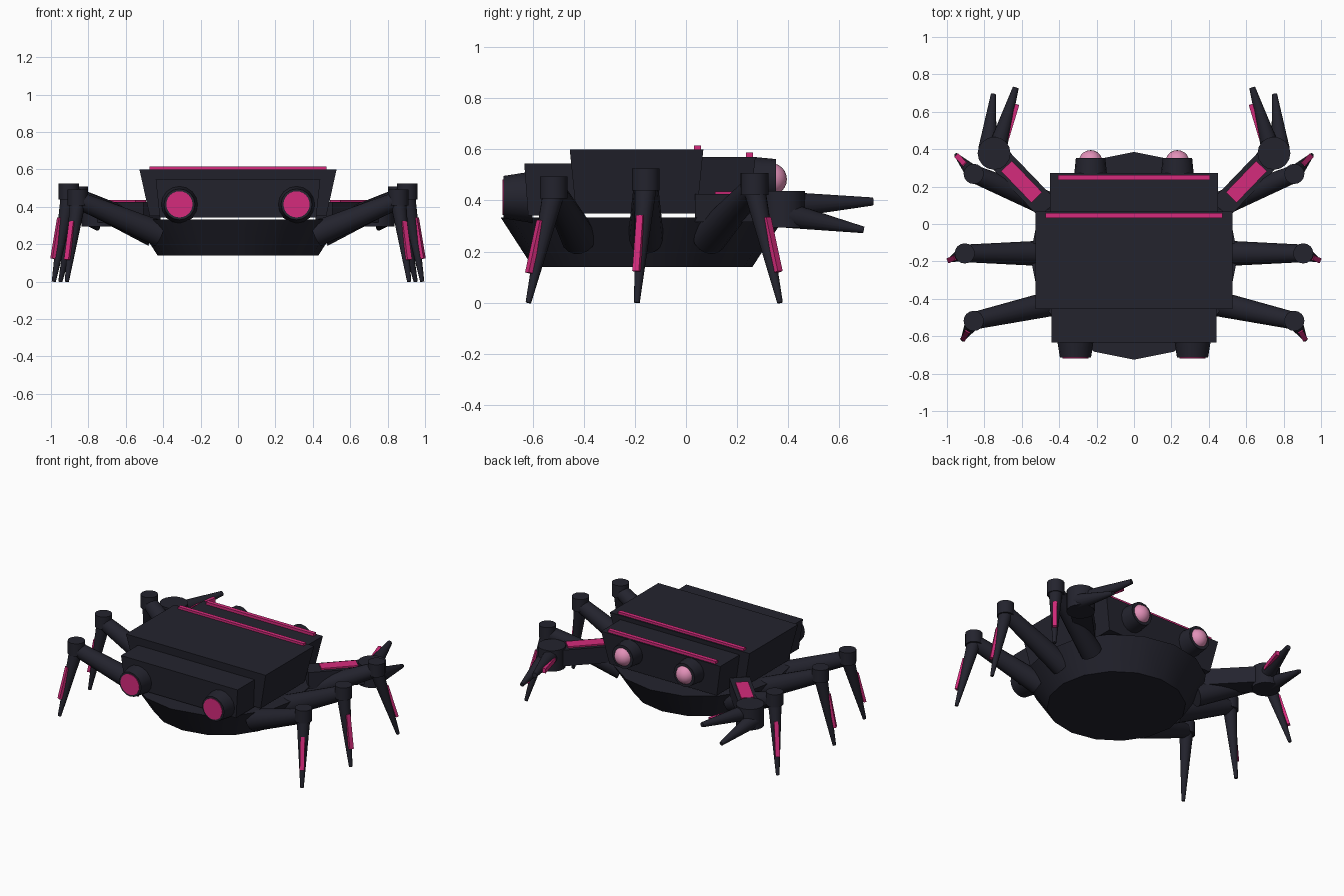
import bpy, bmesh, math
from mathutils import Vector, Matrix

if "Cube" in bpy.data.objects:
    bpy.data.objects.remove(bpy.data.objects["Cube"])


def material(name, rgb):
    m = bpy.data.materials.new(name)
    m.diffuse_color = (*rgb, 1)
    m.use_nodes = True
    m.node_tree.nodes["Principled BSDF"].inputs["Base Color"].default_value = m.diffuse_color
    return m


DARK = material("dark_navy", (0.017, 0.017, 0.027))
PINK = material("hot_pink", (0.66, 0.024, 0.20))
PALE = material("pale_pink", (0.76, 0.28, 0.48))


def finish(bm, name, mat, smooth=False):
    bmesh.ops.recalc_face_normals(bm, faces=bm.faces)
    me = bpy.data.meshes.new(name)
    bm.to_mesh(me)
    bm.free()
    me.materials.append(mat)
    ob = bpy.data.objects.new(name, me)
    bpy.context.collection.objects.link(ob)
    if smooth:
        bpy.ops.object.select_all(action='DESELECT')
        ob.select_set(True)
        bpy.context.view_layer.objects.active = ob
        bpy.ops.object.shade_smooth_by_angle(angle=math.radians(35))
    return ob


def rod(name, a, b, ra, rb, mat=DARK, seg=16):
    """Tapered round bar from point a to point b."""
    a, b = Vector(a), Vector(b)
    d = b - a
    bm = bmesh.new()
    bmesh.ops.create_cone(bm, cap_ends=True, segments=seg, radius1=ra,
                          radius2=rb, depth=d.length)
    rot = Vector((0, 0, 1)).rotation_difference(d).to_matrix().to_4x4()
    bmesh.ops.transform(bm, verts=bm.verts,
                        matrix=Matrix.Translation((a + b) / 2) @ rot)
    return finish(bm, name, mat, True)


def bar(name, a, b, out, width, thick, mat):
    """Box from a to b; its thickness points along 'out'."""
    a, b = Vector(a), Vector(b)
    z = (b - a).normalized()
    y = Vector(out)
    y = (y - z * y.dot(z)).normalized()
    x = y.cross(z)
    bm = bmesh.new()
    bmesh.ops.create_cube(bm, size=1)
    for v in bm.verts:
        v.co = ((a + b) / 2 + x * v.co.x * width + y * v.co.y * thick
                + z * v.co.z * (b - a).length)
    return finish(bm, name, mat)


def tapered_box(name, half_x, y0, y1, z0, z1, inset_x, inset_y):
    """Box whose bottom is narrower than its top."""
    bm = bmesh.new()
    bmesh.ops.create_cube(bm, size=2)
    for v in bm.verts:
        low = v.co.z < 0
        x = half_x - (inset_x if low else 0)
        hy = (y1 - y0) / 2 - (inset_y if low else 0)
        v.co = (v.co.x * x, (y0 + y1) / 2 + v.co.y * hy, z0 if low else z1)
    return finish(bm, name, DARK)


# Hull and body blocks
rod("hull", (0, -0.17, 0.14), (0, -0.17, 0.333), 0.43, 0.555)
tapered_box("main_shell", 0.527, -0.455, 0.068, 0.35, 0.60, 0.055, 0.025)
tapered_box("rear_block", 0.44, -0.633, -0.40, 0.342, 0.545, 0.022, 0.015)
tapered_box("front_block", 0.45, 0.02, 0.272, 0.35, 0.57, 0.045, 0.025)

# Glowing strips across the shell
bar("shell_strip", (-0.473, 0.045, 0.605), (0.473, 0.045, 0.605),
    (0, 0, 1), 0.027, 0.02, PINK)
bar("front_strip", (-0.405, 0.248, 0.577), (0.405, 0.248, 0.577),
    (0, 0, 1), 0.027, 0.022, PINK)

# Legs: hip, knee, foot tip (for the +x side)
LEGS = {
    "front": ((0.42, 0.09, 0.255), (0.857, 0.268, 0.465), (0.95, 0.368, 0)),
    "middle": ((0.45, -0.157, 0.255), (0.905, -0.157, 0.482), (0.985, -0.192, 0)),
    "rear": ((0.42, -0.42, 0.255), (0.857, -0.518, 0.45), (0.915, -0.617, 0)),
}

for s, side in ((1, "right"), (-1, "left")):
    def P(x, y, z):
        return Vector((s * x, y, z))

    # Eyes and their sockets
    rod(f"eye_socket_{side}", P(0.232, 0.24, 0.483), P(0.232, 0.352, 0.483),
        0.09, 0.079)
    bm = bmesh.new()
    bmesh.ops.create_uvsphere(bm, u_segments=20, v_segments=12, radius=0.064)
    bmesh.ops.translate(bm, verts=bm.verts, vec=P(0.232, 0.331, 0.483))
    finish(bm, f"eye_{side}", PALE, True)

    # Rear thrusters with glowing discs
    rod(f"thruster_{side}", P(0.313, -0.60, 0.413), P(0.313, -0.715, 0.413),
        0.101, 0.083)
    rod(f"thruster_disc_{side}", P(0.313, -0.71, 0.413),
        P(0.313, -0.719, 0.413), 0.07, 0.07, PINK, 24)

    # Walking legs
    for leg, (hip, knee, tip) in LEGS.items():
        hip, knee, tip = P(*hip), P(*knee), P(*tip)
        up = Vector((0, 0, 0.043))
        rod(f"{leg}_upper_leg_{side}", hip, knee - up * 0.3, 0.07, 0.047)
        rod(f"{leg}_knee_{side}", knee - up, knee + up, 0.054, 0.054)
        rod(f"{leg}_lower_leg_{side}", knee - up * 0.5, tip, 0.043, 0.011)
        out = tip - knee
        out.z = 0
        out.normalize()
        d = tip - knee
        n = (out - d * out.dot(d) / d.length_squared).normalized() * 0.027
        bar(f"{leg}_leg_strip_{side}", knee + d * 0.30 + n,
            knee + d * 0.755 + n, out, 0.028, 0.018, PINK)

    # Claw arm with glowing plate
    bar(f"claw_arm_{side}", P(0.46, 0.08, 0.37), P(0.73, 0.36, 0.37),
        (0, 0, 1), 0.128, 0.11, DARK)
    bar(f"claw_arm_plate_{side}", P(0.52, 0.142, 0.429), P(0.682, 0.31, 0.429),
        (0, 0, 1), 0.08, 0.012, PINK)
    rod(f"claw_wrist_{side}", P(0.748, 0.378, 0.295), P(0.748, 0.378, 0.437),
        0.088, 0.088)

    # Claw fingers
    a, b = P(0.735, 0.39, 0.382), P(0.632, 0.73, 0.396)
    rod(f"claw_long_finger_{side}", a, b, 0.052, 0.016)
    rod(f"claw_short_finger_{side}", P(0.783, 0.40, 0.342),
        P(0.752, 0.695, 0.285), 0.05, 0.013)
    inward = P(-1, -0.3, 0).normalized()
    n = inward * 0.034
    bar(f"claw_finger_strip_{side}", a + (b - a) * 0.22 + n,
        a + (b - a) * 0.76 + n, inward, 0.03, 0.022, PINK)
